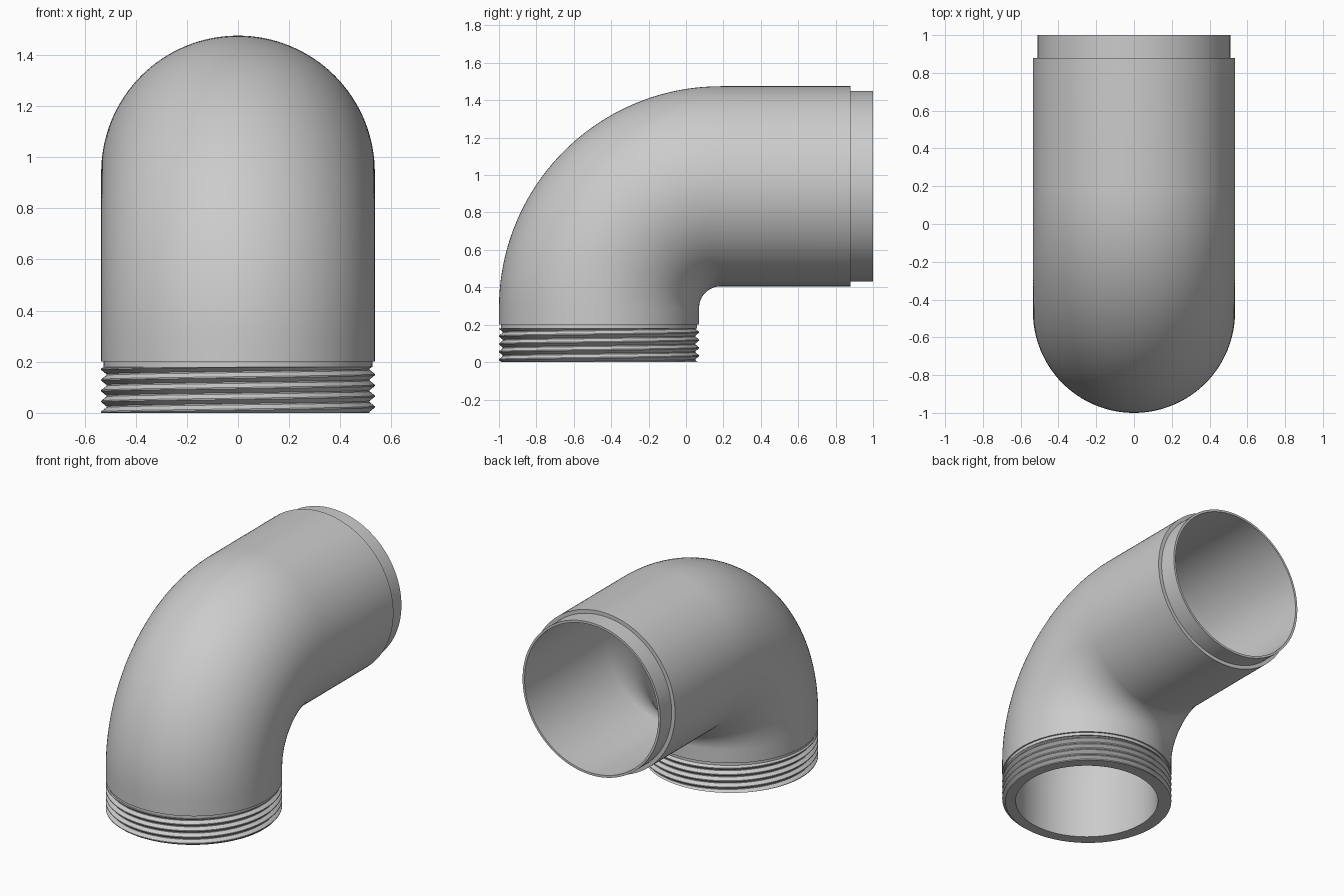
import bpy, bmesh
from math import pi, sin, cos

if "Cube" in bpy.data.objects:
    bpy.data.objects.remove(bpy.data.objects["Cube"])

SEG = 128
AXIS_Y = -0.465          # axis of the upright leg
BEND_Y, BEND_Z, BEND_R = 0.185, 0.29, 0.65
OUTER, SPIGOT, BORE, THROAT = 0.535, 0.51, 0.495, 0.45
COLLAR_Z, BODY_Z, PITCH = 0.18, 0.2, 0.042
ROOT = 0.515

grey = bpy.data.materials.new("plain grey")
grey.use_nodes = True
colour = (0.6, 0.6, 0.6, 1)
grey.diffuse_color = colour
grey.node_tree.nodes["Principled BSDF"].inputs["Base Color"].default_value = colour


def finish(name, bm, angle):
    bmesh.ops.remove_doubles(bm, verts=bm.verts, dist=0.0001)
    bmesh.ops.recalc_face_normals(bm, faces=bm.faces)
    mesh = bpy.data.meshes.new(name)
    bm.to_mesh(mesh)
    bm.free()
    mesh.materials.append(grey)
    obj = bpy.data.objects.new(name, mesh)
    bpy.context.collection.objects.link(obj)
    bpy.ops.object.select_all(action='DESELECT')
    obj.select_set(True)
    bpy.context.view_layer.objects.active = obj
    bpy.ops.object.shade_smooth_by_angle(angle=angle)
    return obj


def ring(bm, y, z, tilt, r):
    """Circle across the pipe; tilt 0 faces up, tilt 90 degrees faces back."""
    verts = []
    for i in range(SEG):
        t = 2 * pi * i / SEG
        u = r * sin(t)
        verts.append(bm.verts.new((r * cos(t), y + u * cos(tilt), z - u * sin(tilt))))
    return verts


def bridge(bm, a, b):
    for i in range(SEG):
        j = (i + 1) % SEG
        bm.faces.new((a[i], a[j], b[j], b[i]))


def bend(radius_start, radius_end, steps=40):
    """Stations round the quarter bend, from upright leg to level leg."""
    out = []
    for k in range(steps + 1):
        f = k / steps
        a = f * pi / 2
        out.append((BEND_Y - BEND_R * cos(a), BEND_Z + BEND_R * sin(a), a,
                    radius_start + (radius_end - radius_start) * f))
    return out


# Elbow shell: outside, spigot, then back along the bore to the foot
level = BEND_Z + BEND_R
stations = [(AXIS_Y, 0, 0, ROOT), (AXIS_Y, 0, 0, THROAT)]
stations += bend(THROAT, BORE)
stations += [(1, level, pi / 2, BORE), (1, level, pi / 2, SPIGOT),
             (0.88, level, pi / 2, SPIGOT), (0.88, level, pi / 2, OUTER)]
stations += reversed(bend(OUTER, OUTER))
stations += [(AXIS_Y, BODY_Z, 0, OUTER), (AXIS_Y, BODY_Z, 0, 0.525),
             (AXIS_Y, COLLAR_Z, 0, 0.525), (AXIS_Y, COLLAR_Z, 0, ROOT)]
bm = bmesh.new()
rings = [ring(bm, *s) for s in stations]
for a, b in zip(rings, rings[1:]):
    bridge(bm, a, b)
finish("elbow_pipe", bm, pi / 6)

# Helical thread round the foot
PROFILE = [(0, ROOT), (0.12, ROOT), (0.5, OUTER), (0.62, OUTER), (1, ROOT)]


def thread_radius(phase):
    phase %= 1
    for (p, r), (q, s) in zip(PROFILE, PROFILE[1:]):
        if phase <= q:
            return r + (s - r) * (phase - p) / (q - p)


bm = bmesh.new()
levels = [turn + p for turn in range(-2, 6) for p, r in PROFILE[:-1]]
columns = []
for i in range(SEG + 1):
    t = i / SEG
    column = []
    for lev in levels:
        z = min(max((lev + t) * PITCH, 0), COLLAR_Z)
        r = thread_radius(z / PITCH - t)
        column.append(bm.verts.new((r * cos(2 * pi * t), AXIS_Y + r * sin(2 * pi * t), z)))
    columns.append(column)
for a, b in zip(columns, columns[1:]):
    for k in range(len(levels) - 1):
        bm.faces.new((a[k], b[k], b[k + 1], a[k + 1]))
# Flat lips closing the thread at its foot and its collar
for z in (0, COLLAR_Z):
    for i in range(SEG):
        edge = []
        for t, inner in ((i, 1), (i + 1, 1), (i + 1, 0), (i, 0)):
            f = t / SEG
            r = ROOT - 0.002 if inner else thread_radius(z / PITCH - f)
            edge.append(bm.verts.new((r * cos(2 * pi * f), AXIS_Y + r * sin(2 * pi * f), z)))
        bm.faces.new(edge)
finish("screw_thread", bm, pi / 6)
